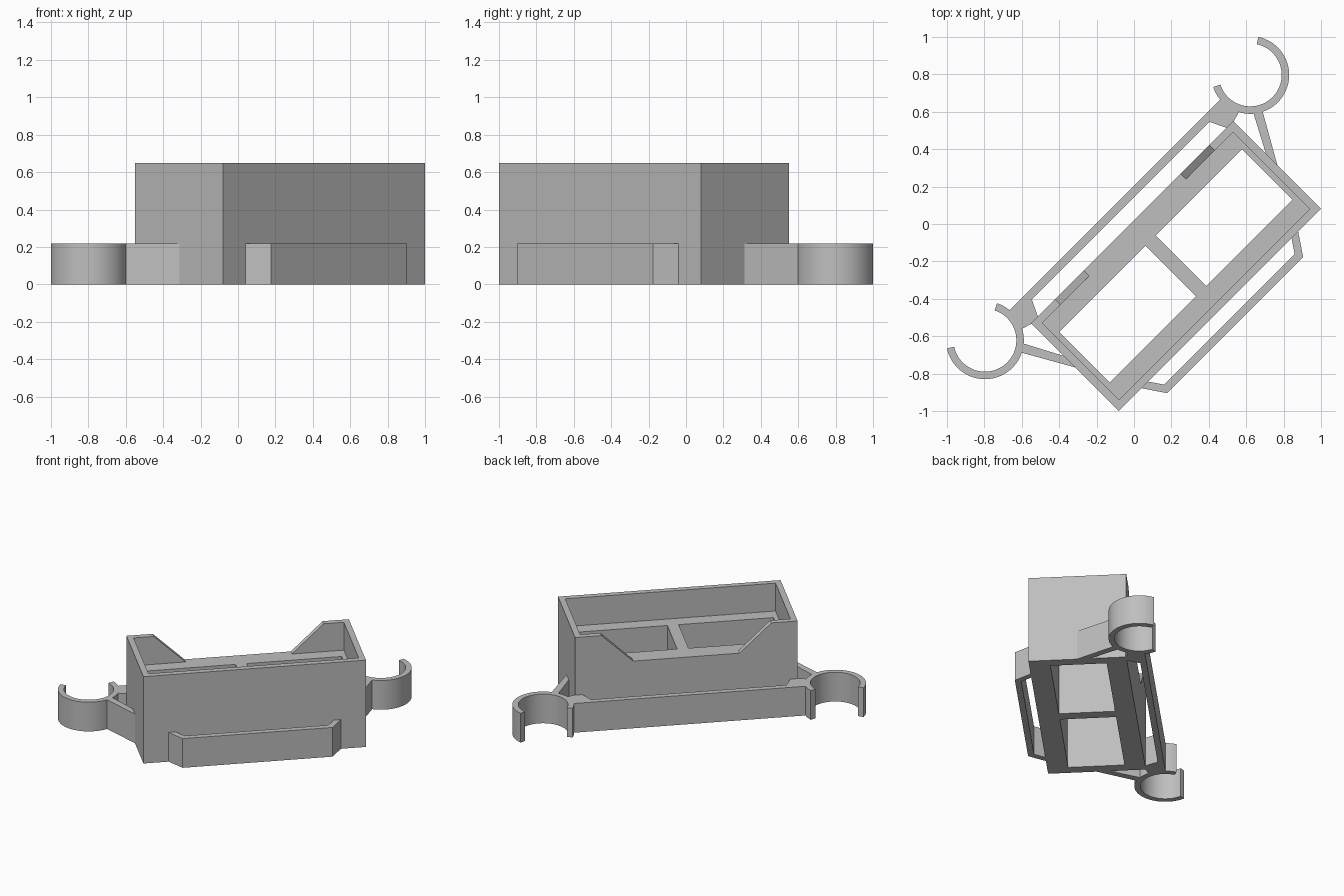
import bpy, bmesh, math
from mathutils import Matrix

cube = bpy.data.objects.get("Cube")
if cube:
    bpy.data.objects.remove(cube, do_unlink=True)

TURN = math.radians(45)      # the whole holder stands diagonally
HEIGHT, LOW, FLOOR = 0.648, 0.218, 0.44
HALF, FRONT, BACK, WALL = 0.764, -0.65, 0.014, 0.042

grey = bpy.data.materials.new("plain grey")
grey.use_nodes = True
grey.diffuse_color = (0.52, 0.52, 0.52, 1)
grey.node_tree.nodes["Principled BSDF"].inputs["Base Color"].default_value = (0.52, 0.52, 0.52, 1)


def prism(name, outline, low, high, upright=False):
    """Extrude an outline along z, or along depth when upright."""
    bm = bmesh.new()
    if upright:
        verts = [bm.verts.new((a, low, b)) for a, b in outline]
        step = (0, high - low, 0)
    else:
        verts = [bm.verts.new((a, b, low)) for a, b in outline]
        step = (0, 0, high - low)
    face = bm.faces.new(verts)
    out = bmesh.ops.extrude_face_region(bm, geom=[face])
    moved = [g for g in out["geom"] if isinstance(g, bmesh.types.BMVert)]
    bmesh.ops.translate(bm, verts=moved, vec=step)
    bmesh.ops.recalc_face_normals(bm, faces=bm.faces)
    mesh = bpy.data.meshes.new(name)
    bm.transform(Matrix.Rotation(TURN, 4, "Z"))
    bm.to_mesh(mesh)
    bm.free()
    mesh.materials.append(grey)
    obj = bpy.data.objects.new(name, mesh)
    bpy.context.collection.objects.link(obj)
    return obj


def rect(x0, x1, y0, y1):
    return [(x0, y0), (x1, y0), (x1, y1), (x0, y1)]


def activate(obj):
    bpy.ops.object.select_all(action="DESELECT")
    obj.select_set(True)
    bpy.context.view_layer.objects.active = obj


def cut(obj, cutter):
    mod = obj.modifiers.new("cut", "BOOLEAN")
    mod.operation, mod.solver, mod.object = "DIFFERENCE", "EXACT", cutter
    activate(obj)
    bpy.ops.object.modifier_apply(modifier=mod.name)
    bpy.data.objects.remove(cutter, do_unlink=True)


# Open box: shallow tray on top, two through wells, notch in the back wall
box = prism("box", rect(-HALF, HALF, FRONT, BACK), 0, HEIGHT)
inner = HALF - WALL
cut(box, prism("tray_cutter", rect(-inner, inner, FRONT + WALL, BACK - WALL), FLOOR, 1))
for s in (-1, 1):
    cut(box, prism("well_cutter", rect(s * 0.039, s * 0.69, -0.507, -0.125), -0.1, 0.6))
rise = HEIGHT - FLOOR + 0.1
notch = [(-0.365, FLOOR), (0.365, FLOOR), (0.365 + rise * 1.05, FLOOR + rise),
         (-0.365 - rise * 1.05, FLOOR + rise)]
cut(box, prism("notch_cutter", notch, -0.1, 0.1, upright=True))

# Front handle: a low bar with splayed ends
half_handle = [(0.595, -0.645), (0.515, -0.764), (0.493, -0.722), (0.545, -0.645)]
outer, inside = half_handle[:2], half_handle[2:]
flip = lambda pts: [(-x, y) for x, y in reversed(pts)]
prism("front_handle", outer + flip(outer) + flip(inside) + inside, 0, LOW)

# Back rail joining the two clips
prism("back_rail", rect(-0.69, 0.69, 0.102, 0.144), 0, LOW)

# Clips, with their wedges and struts, on both ends
CX, CY, R_OUT, R_IN, STEPS = 1.003, 0.124, 0.208, 0.168, 48


def arc(radius, side):
    pts = []
    for i in range(STEPS + 1):
        a = math.radians(153 + 240 * i / STEPS)
        pts.append((side * (CX + radius * math.cos(a - math.radians(0))),
                    CY + radius * math.sin(a)))
    return pts


for side, label in ((1, "left"), (-1, "right")):
    clip = prism(label + "_clip", arc(R_OUT, side) + arc(R_IN, side)[::-1], 0, LOW)
    activate(clip)
    bpy.ops.object.shade_smooth_by_angle(angle=math.radians(30))
    wedge = [(0.798, 0.144), (0.68, 0.144), (0.671, 0.102), (0.715, 0.01),
             (0.764, 0.01), (0.818, 0.027), (0.802, 0.07), (0.798, 0.124)]
    strut = [(0.872, -0.03), (0.75, -0.26), (0.75, -0.345), (0.915, -0.055)]
    for name, pts in (("wedge", wedge), ("strut", strut)):
        prism(label + "_" + name, [(side * x, y) for x, y in pts], 0, LOW)
